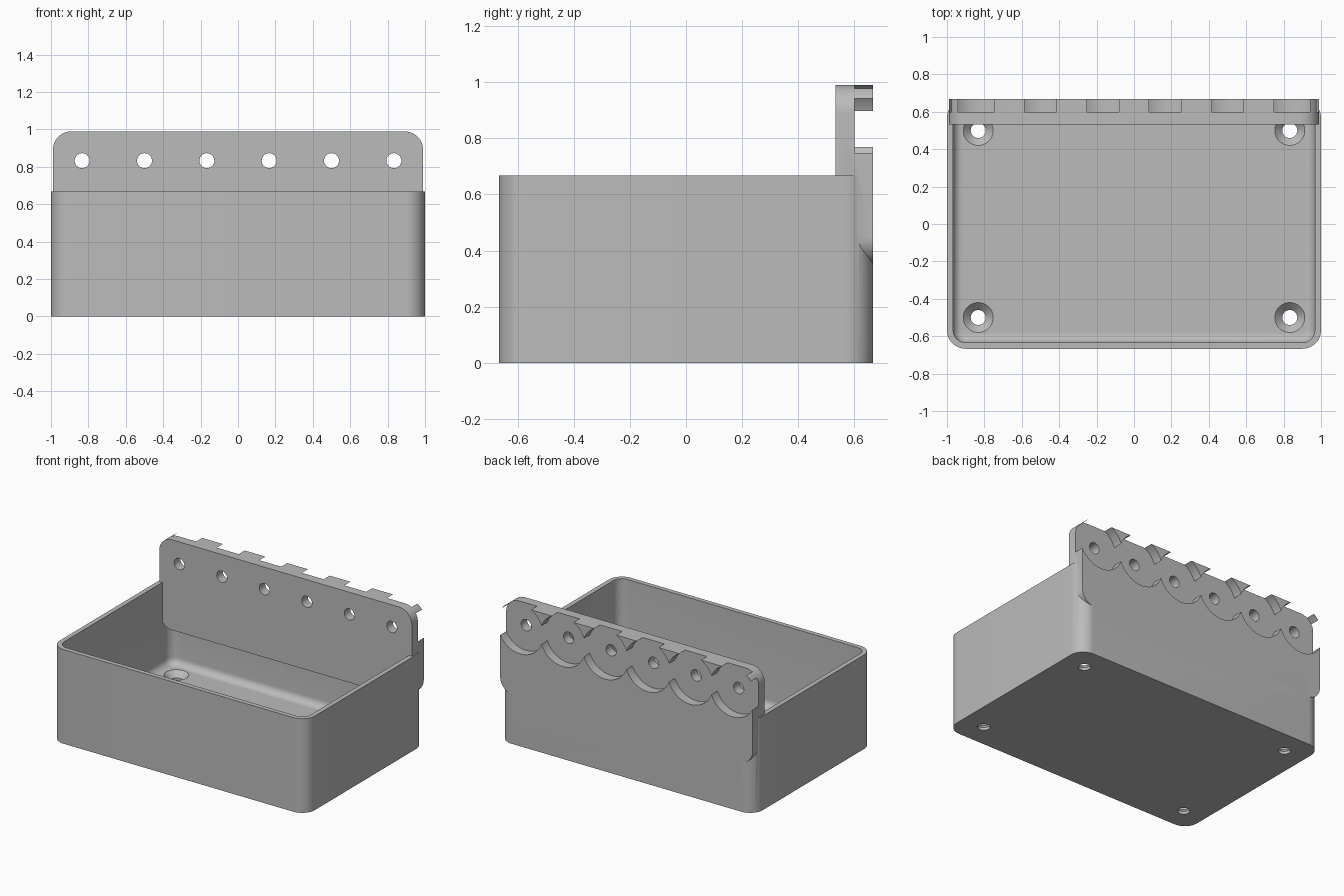
import bpy
import bmesh
from math import pi, sin, cos

cube = bpy.data.objects.get("Cube")
if cube:
    bpy.data.objects.remove(cube, do_unlink=True)

grey = bpy.data.materials.new("light_grey")
grey.use_nodes = True
GREY = (0.5, 0.5, 0.5, 1)
grey.diffuse_color = GREY
grey.node_tree.nodes["Principled BSDF"].inputs["Base Color"].default_value = GREY


def outline(hx, hy, r, steps=12):
    """Rounded rectangle; a circle when hx = hy = r."""
    pts = []
    for k, (sx, sy) in enumerate([(1, 1), (-1, 1), (-1, -1), (1, -1)]):
        for i in range(steps + 1):
            a = (k + i / steps) * pi / 2
            pts.append((sx * (hx - r) + r * cos(a), sy * (hy - r) + r * sin(a)))
    return pts


def loft(name, rings, centre=(0, 0), upright=False):
    """Solid through (hx, hy, r, level) rings, stacked along z, or along y if upright."""
    bm = bmesh.new()
    loops = []
    for hx, hy, r, level in rings:
        loop = []
        for u, v in outline(hx, hy, r):
            u, v = u + centre[0], v + centre[1]
            loop.append(bm.verts.new((u, level, v) if upright else (u, v, level)))
        loops.append(loop)
    for a, b in zip(loops, loops[1:]):
        for i in range(len(a)):
            j = (i + 1) % len(a)
            bm.faces.new((a[i], a[j], b[j], b[i]))
    bm.faces.new(loops[0])
    bm.faces.new(loops[-1])
    bmesh.ops.remove_doubles(bm, verts=bm.verts, dist=1e-5)
    bmesh.ops.recalc_face_normals(bm, faces=bm.faces)
    mesh = bpy.data.meshes.new(name)
    bm.to_mesh(mesh)
    bm.free()
    mesh.materials.append(grey)
    obj = bpy.data.objects.new(name, mesh)
    bpy.context.collection.objects.link(obj)
    return obj


def combine(target, other, operation="DIFFERENCE"):
    mod = target.modifiers.new("combine", "BOOLEAN")
    mod.operation, mod.object, mod.solver = operation, other, "EXACT"
    bpy.context.view_layer.objects.active = target
    bpy.ops.object.modifier_apply(modifier=mod.name)
    bpy.data.objects.remove(other, do_unlink=True)


BACK, TOP = 0.667, 0.667
WALL, FLOOR, FILLET = 0.033, 0.06, 0.05

# Open box with a filleted floor
box = loft("storage_box", [(1, BACK, 0.1, 0), (1, BACK, 0.1, TOP)])
cavity = []
for i in range(9):
    a = i / 8 * pi / 2
    inset = WALL + FILLET * (1 - sin(a))
    cavity.append((1 - inset, BACK - inset, 0.1 - inset, FLOOR + FILLET * (1 - cos(a))))
cavity.append((1 - WALL, BACK - WALL, 0.1 - WALL, TOP + 0.1))
combine(box, loft("cavity", cavity))

# Mounting plate across the back
plate_low, plate_high = 0.35, 0.99
half, mid = (plate_high - plate_low) / 2, (plate_high + plate_low) / 2
plate = loft("mounting_plate", [(0.99, half, 0.1, 0.533), (0.99, half, 0.1, BACK)],
             (0, mid), True)
combine(box, plate, "UNION")

# Round pockets and through holes along the plate
for i in range(6):
    spot = ((i - 2.5) / 3, 0.833)
    for r, start in [(0.179, 0.6), (0.04, 0.4)]:
        combine(box, loft("cutter", [(r, r, r, start), (r, r, r, 0.8)], spot, True))

# Countersunk screw holes in the floor
for x in (-0.833, 0.833):
    for y in (-0.5, 0.5):
        rings = [(r, r, r, z) for r, z in
                 [(0.04, -0.1), (0.04, 0.02), (0.08, FLOOR), (0.08, FLOOR + 0.005)]]
        combine(box, loft("cutter", rings, (x, y)))

bpy.ops.object.select_all(action="DESELECT")
box.select_set(True)
bpy.context.view_layer.objects.active = box
bpy.ops.object.shade_smooth_by_angle(angle=pi / 6)
